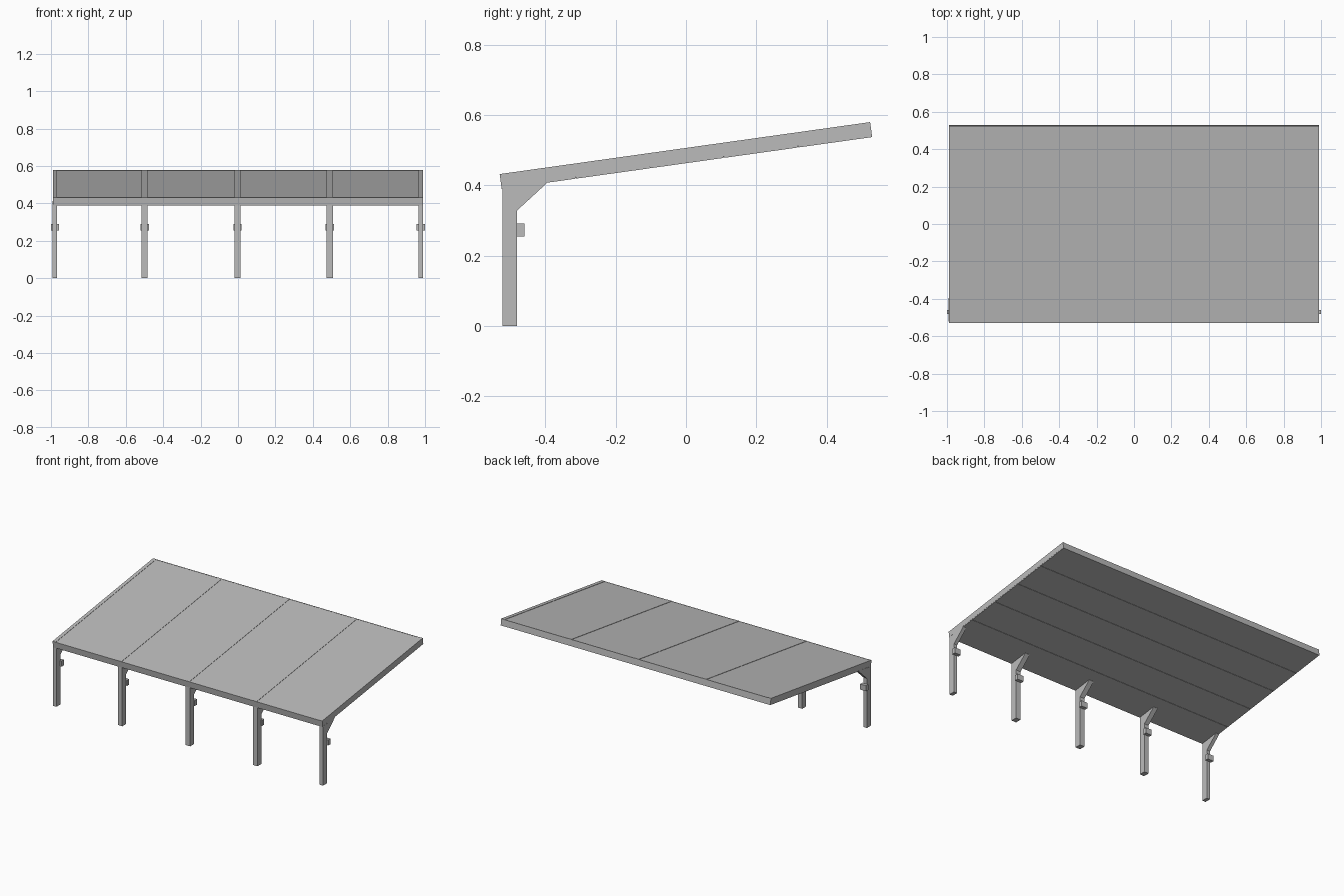
import bpy, bmesh, math
from mathutils import Vector

cube = bpy.data.objects.get("Cube")
if cube:
    bpy.data.objects.remove(cube, do_unlink=True)

grey = bpy.data.materials.new("plain_grey")
grey.use_nodes = True
colour = (0.5, 0.5, 0.5, 1)
grey.diffuse_color = colour
grey.node_tree.nodes["Principled BSDF"].inputs["Base Color"].default_value = colour


def prism(name, profile, x0, x1):
    """Extrude a (y, z) side profile from x0 to x1."""
    bm = bmesh.new()
    face = bm.faces.new([bm.verts.new((x0, y, z)) for y, z in profile])
    new = bmesh.ops.extrude_face_region(bm, geom=[face])["geom"]
    verts = [v for v in new if isinstance(v, bmesh.types.BMVert)]
    bmesh.ops.translate(bm, verts=verts, vec=(x1 - x0, 0, 0))
    bmesh.ops.recalc_face_normals(bm, faces=bm.faces)
    mesh = bpy.data.meshes.new(name)
    bm.to_mesh(mesh)
    bm.free()
    mesh.materials.append(grey)
    obj = bpy.data.objects.new(name, mesh)
    bpy.context.collection.objects.link(obj)


def box(y0, y1, z0, z1):
    return [(y0, z0), (y1, z0), (y1, z1), (y0, z1)]


# Sloping roof frame: distance along the slope and depth below the top
angle = math.atan2(0.148, 1.055)
along = Vector((math.cos(angle), math.sin(angle)))
down = Vector((math.sin(angle), -math.cos(angle)))
eave = Vector((-0.53, 0.432))
LENGTH, DEPTH = 1.064, 0.043


def slope(s0, s1, d0, d1):
    return [eave + along * s + down * d
            for s, d in ((s0, d0), (s1, d0), (s1, d1), (s0, d1))]


centres = (-0.979, -0.5, -0.003, 0.491, 0.977)
half_widths = (0.012, 0.016, 0.017, 0.017, 0.012)

for i, (x, w) in enumerate(zip(centres, half_widths), 1):
    # Post, triangular knee brace and small block
    prism(f"post_{i}", box(-0.522, -0.481, 0, 0.395), x - w, x + w)
    prism(f"knee_brace_{i}", [(-0.481, 0.328), (-0.396, 0.406), (-0.396, 0.412),
                              (-0.481, 0.4)], x - w, x + w)
    prism(f"block_{i}", box(-0.482, -0.459, 0.254, 0.291),
          max(x - 0.022, -1), min(x + 0.023, 1))
    # Rafter, standing just proud of the roof panels
    prism(f"rafter_{i}", slope(0, LENGTH, 0, DEPTH - 0.004),
          max(x - w, -0.99), min(x + w, 0.989))

# Roof panels between rafters
for i in range(len(centres) - 1):
    prism(f"roof_panel_{i + 1}", slope(0.003, LENGTH - 0.003, 0.002, DEPTH - 0.003),
          centres[i] + half_widths[i], centres[i + 1] - half_widths[i + 1])

# Soffit boards with fine seams
BOARDS = 5
step = LENGTH / BOARDS
for i in range(BOARDS):
    prism(f"soffit_board_{i + 1}",
          slope(i * step + 0.001, (i + 1) * step - 0.001, DEPTH - 0.004, DEPTH),
          -0.989, 0.988)

# Front and rear fascia
for name, s in (("front_fascia", 0), ("rear_fascia", LENGTH - 0.004)):
    prism(name, slope(s, s + 0.004, 0.001, DEPTH), -0.99, 0.989)
